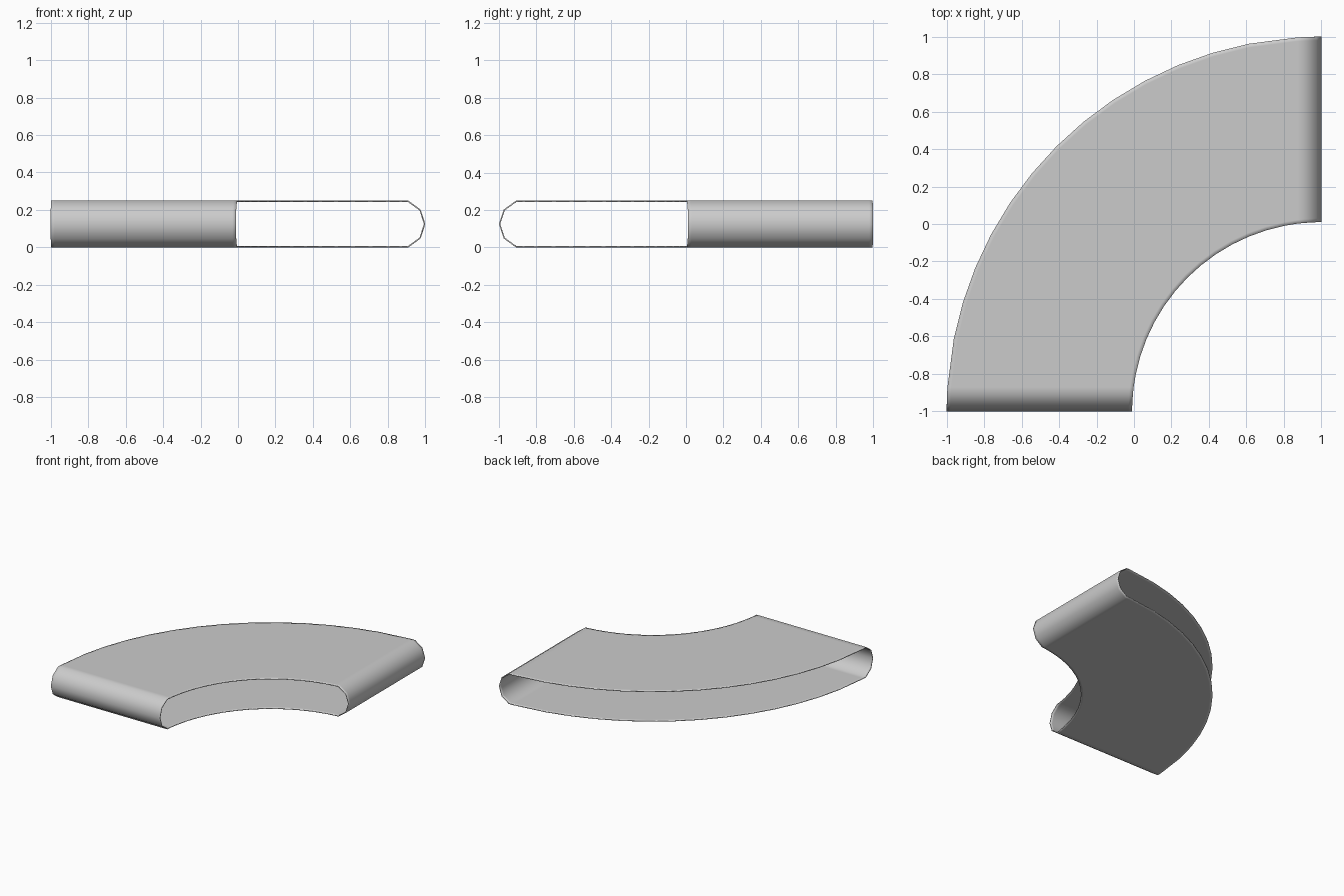
import bpy, bmesh
from math import sin, cos, sqrt, radians

if "Cube" in bpy.data.objects:
    bpy.data.objects.remove(bpy.data.objects["Cube"], do_unlink=True)

R_IN, R_OUT, RIM = 1.01, 2.0, 0.02
HALF = 0.125                       # half the height of the sleeve
CAP_R = HALF / sin(radians(72))    # decagonal rounding of the two ends
STEP = 90 / 16

# Flat grey for the whole shell
grey = bpy.data.materials.new("light_grey")
grey.use_nodes = True
colour = (0.6, 0.6, 0.6, 1)
grey.diffuse_color = colour
grey.node_tree.nodes["Principled BSDF"].inputs["Base Color"].default_value = colour

# Stations: each gives a row of points from the inner to the outer radius
radii = (R_IN, R_IN + RIM, R_OUT - RIM, R_OUT)


def cap_row(depth, height):
    return [(1 - depth, sqrt(r * r - depth * depth) - 1, height) for r in radii]


def arc_row(angle):
    return [(1 - r * sin(angle), r * cos(angle) - 1, HALF) for r in radii]


def mirror(row):
    return [(-y, -x, z) for x, y, z in row]


def flip(row):
    return [(x, y, -z) for x, y, z in row]


cap = [cap_row(CAP_R * (1 - cos(radians(a))), CAP_R * sin(radians(a))) for a in (0, 36, 72)]
cap.append(cap_row(0.13, HALF))
arc = [arc_row(radians(STEP * i)) for i in range(2, 15)]
top = cap + arc + [mirror(row) for row in reversed(cap)]
loop = top + [flip(row) for row in reversed(top[1:-1])]

# Closed band, open along the inner and outer curves
bm = bmesh.new()
rows = [[bm.verts.new((x, y, z + HALF)) for x, y, z in row] for row in loop]
for a, b in zip(rows, rows[1:] + rows[:1]):
    for j in range(len(radii) - 1):
        bm.faces.new((a[j], a[j + 1], b[j + 1], b[j])).smooth = True
mesh = bpy.data.meshes.new("curved_sleeve")
bm.to_mesh(mesh)
bm.free()
mesh.materials.append(grey)
sleeve = bpy.data.objects.new("curved_sleeve", mesh)
bpy.context.collection.objects.link(sleeve)

# Thin wall, grown inwards
wall = sleeve.modifiers.new("wall", 'SOLIDIFY')
wall.thickness = 0.007
wall.offset = -1
wall.use_even_offset = True
